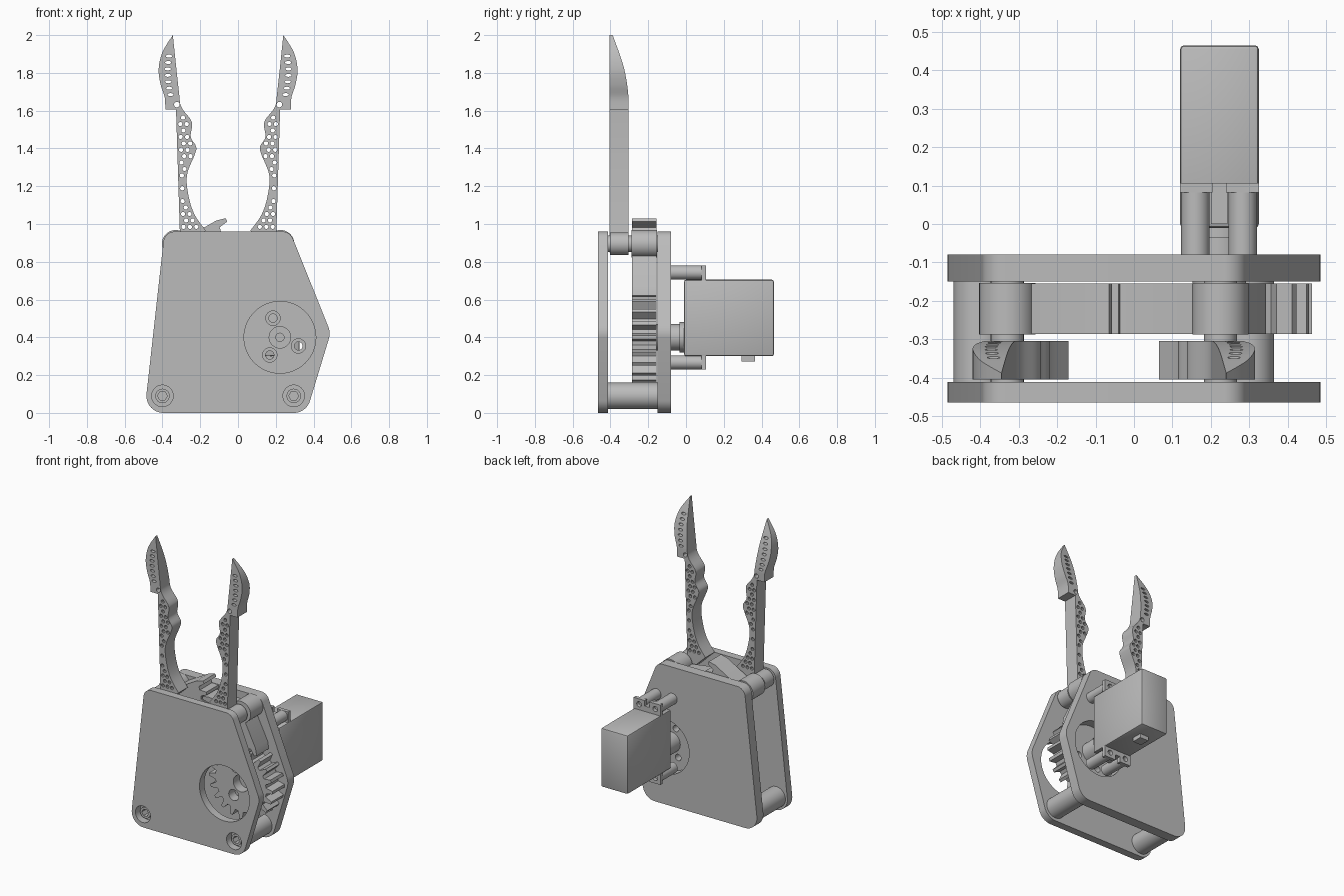
import bpy, bmesh
from math import sin, cos, pi, radians
from mathutils import Vector
from mathutils.geometry import convex_hull_2d

if "Cube" in bpy.data.objects:
    bpy.data.objects.remove(bpy.data.objects["Cube"])

grey = bpy.data.materials.new("plain grey")
grey.use_nodes = True
grey.diffuse_color = (0.5, 0.5, 0.5, 1)
grey.node_tree.nodes["Principled BSDF"].inputs["Base Color"].default_value = (0.5, 0.5, 0.5, 1)


def prism(name, outlines, y0, y1, axis="y"):
    """Extrude one or more outlines; (x, z) along y, or (y, z) along x."""
    bm = bmesh.new()
    place = (lambda p, t: (p[0], t, p[1])) if axis == "y" else (lambda p, t: (t, p[0], p[1]))
    for pts in outlines:
        face = bm.faces.new([bm.verts.new(place(p, y0)) for p in pts])
        new = bmesh.ops.extrude_face_region(bm, geom=[face])["geom"]
        shift = (0, y1 - y0, 0) if axis == "y" else (y1 - y0, 0, 0)
        bmesh.ops.translate(bm, vec=shift, verts=[g for g in new if isinstance(g, bmesh.types.BMVert)])
    bmesh.ops.recalc_face_normals(bm, faces=bm.faces)
    mesh = bpy.data.meshes.new(name)
    bm.to_mesh(mesh)
    bm.free()
    mesh.materials.append(grey)
    obj = bpy.data.objects.new(name, mesh)
    bpy.context.collection.objects.link(obj)
    return obj


def ring(x, z, r, n=40, rz=None):
    rz = rz or r
    return [(x + r * cos(2 * pi * i / n), z + rz * sin(2 * pi * i / n)) for i in range(n)]


def rod(name, x, z, r, y0, y1, n=40):
    return prism(name, [ring(x, z, r, n)], y0, y1)


def box(name, x0, x1, y0, y1, z0, z1):
    return prism(name, [[(x0, z0), (x1, z0), (x1, z1), (x0, z1)]], y0, y1)


def activate(obj):
    bpy.ops.object.select_all(action="DESELECT")
    obj.select_set(True)
    bpy.context.view_layer.objects.active = obj


def cut(obj, cutter):
    mod = obj.modifiers.new("cut", "BOOLEAN")
    mod.operation, mod.solver, mod.object = "DIFFERENCE", "EXACT", cutter
    activate(obj)
    bpy.ops.object.modifier_apply(modifier=mod.name)
    bpy.data.objects.remove(cutter)


def bevel(obj, width):
    mod = obj.modifiers.new("bevel", "BEVEL")
    mod.width, mod.segments = width, 2
    activate(obj)
    bpy.ops.object.modifier_apply(modifier=mod.name)


def gear_rim(x, z, pitch, teeth, phase, first, count):
    """Trapezoid teeth; phase is the angle of a tooth centre in degrees."""
    step, mod = 2 * pi / teeth, 2 * pitch / teeth
    pts = []
    for i in range(first, first + count):
        a = radians(phase) + i * step
        for off, r in ((-.32, pitch - 1.2 * mod), (-.13, pitch + mod),
                       (.13, pitch + mod), (.32, pitch - 1.2 * mod)):
            pts.append((x + r * cos(a + off * step), z + r * sin(a + off * step)))
    return pts


def smooth(pts, n=6):
    """Catmull-Rom curve through the points."""
    p = [Vector(q) for q in [pts[0]] + pts + [pts[-1]]]
    out = []
    for a, b, c, d in zip(p, p[1:], p[2:], p[3:]):
        for i in range(n):
            t = i / n
            out.append(tuple((2 * b + (c - a) * t + (2 * a - 5 * b + 4 * c - d) * t * t
                              + (3 * b - a - 3 * c + d) * t ** 3) / 2))
    return out + [tuple(pts[-1])]


def mirror(pts):
    return [(-0.105 - x, z) for x, z in pts]


# Side plates with a round window at the drive axis
AX, AZ = 0.222, 0.40
corners = [(-.395, .09, .09), (.295, .09, .09), (.385, .42, .1), (.235, .9, .06), (-.335, .9, .06)]
cloud = [p for c in corners for p in ring(*c, 48)]
outline = [cloud[i] for i in convex_hull_2d([Vector(p) for p in cloud])]
posts = [(-.4, .09), (.295, .09)]
for name, y0, y1 in (("front_plate", -.465, -.412), ("back_plate", -.15, -.08)):
    plate = prism(name, [outline], y0, y1)
    cut(plate, rod("cutter", AX, AZ, .19, y0 - .1, y1 + .1, 64))
    if name == "front_plate":
        cut(plate, prism("cutter", [ring(x, z, .057) for x, z in posts], -.6, -.3))

# Spacer posts and their recessed bolts
for x, z in posts:
    post = rod("spacer_post", x, z, .07, -.412, -.15)
    cut(post, rod("cutter", x, z, .026, -.6, -.38, 6))
    bolt = rod("bolt_head", x, z, .038, -.44, -.412)
    cut(bolt, rod("cutter", x, z, .026, -.6, -.3, 6))

# Drive gear with counterbored screw holes
gear = prism("drive_gear", [gear_rim(AX, AZ, .22, 20, 90, 0, 20)], -.287, -.155)
screws = [(AX + .108 * cos(radians(a)), AZ + .108 * sin(radians(a))) for a in (110, 240, 335)]
cut(gear, prism("cutter", [ring(x, z, .022, 24) for x, z in screws + [(AX, AZ)]], -.5, 0))
cut(gear, prism("cutter", [ring(x, z, .038, 32) for x, z in screws] + [ring(AX, AZ, .057)], -.5, -.22))

# Toothed levers and their pivots
PZ = .895
for side, x, phase, first, count in (("left", .225, 277.2, -7, 9), ("right", -.33, 10.8, -4, 6)):
    rim = gear_rim(x, PZ, .275, 25, phase, first, count)
    prism(side + "_gear_sector", [[(x, PZ)] + rim], -.287, -.155)
    rod(side + "_lever_hub", x, PZ, .073, -.288, -.154)
    rod(side + "_pivot_pin", x, PZ, .043, -.415, -.145)
    rod(side + "_finger_hub", x, PZ, .06, -.403, -.305)

# Fingers: perforated shank and curved claw
inner = smooth([(-.17, .965), (-.23, 1.05), (-.262, 1.15), (-.27, 1.26), (-.228, 1.37), (-.222, 1.41),
                (-.25, 1.46), (-.243, 1.52), (-.252, 1.555), (-.3, 1.62), (-.313, 1.7), (-.345, 2)])
claw = smooth([(-.345, 2), (-.4, 1.91), (-.42, 1.82), (-.41, 1.74), (-.388, 1.67), (-.385, 1.605)])
profile = [(-.335, .85), (-.28, .86)] + inner + claw[1:] + [(-.328, 1.605), (-.308, .96)]


def inner_x(z):
    return min(inner, key=lambda p: abs(p[1] - z))[0]


holes = []
pitch = .034
for row in range(18):
    z = .985 + row * pitch
    left = -.308 - .02 * (z - .96) / .645
    x = left + .02 + (row % 2) * pitch * .45
    while x < inner_x(z) - .017:
        holes.append(ring(x, z, .0115, 10))
        x += pitch
holes.append(ring(-.324, 1.632, .015, 12))
for i in range(7):
    z = 1.685 + i * .034
    holes.append(ring(-.352 - .02 * sin(pi * (z - 1.66) / .3), z, .017, 12, .008))

back_curve = smooth([(-.304, 1.67), (-.315, 1.76), (-.338, 1.86), (-.392, 2.01)])
for side, flip in (("right", list), ("left", mirror)):
    finger = prism(side + "_finger", [flip(profile)], -.405, -.304)
    cut(finger, prism("cutter", [back_curve + [(-.2, 2.01), (-.2, 1.67)]], -1, 1, "x"))
    cut(finger, prism("cutter", [flip(h) for h in holes], -.6, -.2))

# Servo body, cable exit and output shaft
body = box("servo_body", .12, .325, -.01, .465, .30, .705)
bevel(body, .01)
box("cable_exit", .19, .255, .295, .365, .272, .31)
rod("servo_collar", AX, AZ, .08, -.035, 0)
rod("servo_shaft", AX, AZ, .07, -.16, -.03)

# Servo mounting ears, ribs and standoffs
for name, z, z0, z1 in (("upper", .743, .70, .78), ("lower", .267, .23, .305)):
    ear = box(name + "_mount_ear", .12, .325, .082, .107, z0, z1)
    cut(ear, prism("cutter", [ring(x, z, .018, 20) for x in (.16, .283)], 0, .2))
    edge = z1 if name == "upper" else z0
    cut(ear, box("cutter", .204, .24, 0, .2, min(z, edge) - .001, max(z, edge) + .01)
        if name == "upper" else box("cutter", .204, .24, 0, .2, edge - .01, z))
    box(name + "_mount_rib", .2, .244, 0, .082, min(z, .70), max(z, .305) if name == "lower" else z)
    for x in (.16, .283):
        rod(name + "_standoff", x, z, .037, -.085, .083)

# Soften curved faces while keeping hard edges
for obj in list(bpy.context.scene.objects):
    if obj.type == "MESH" and grey.name in obj.data.materials:
        activate(obj)
        bpy.ops.object.shade_smooth_by_angle(angle=radians(25))
